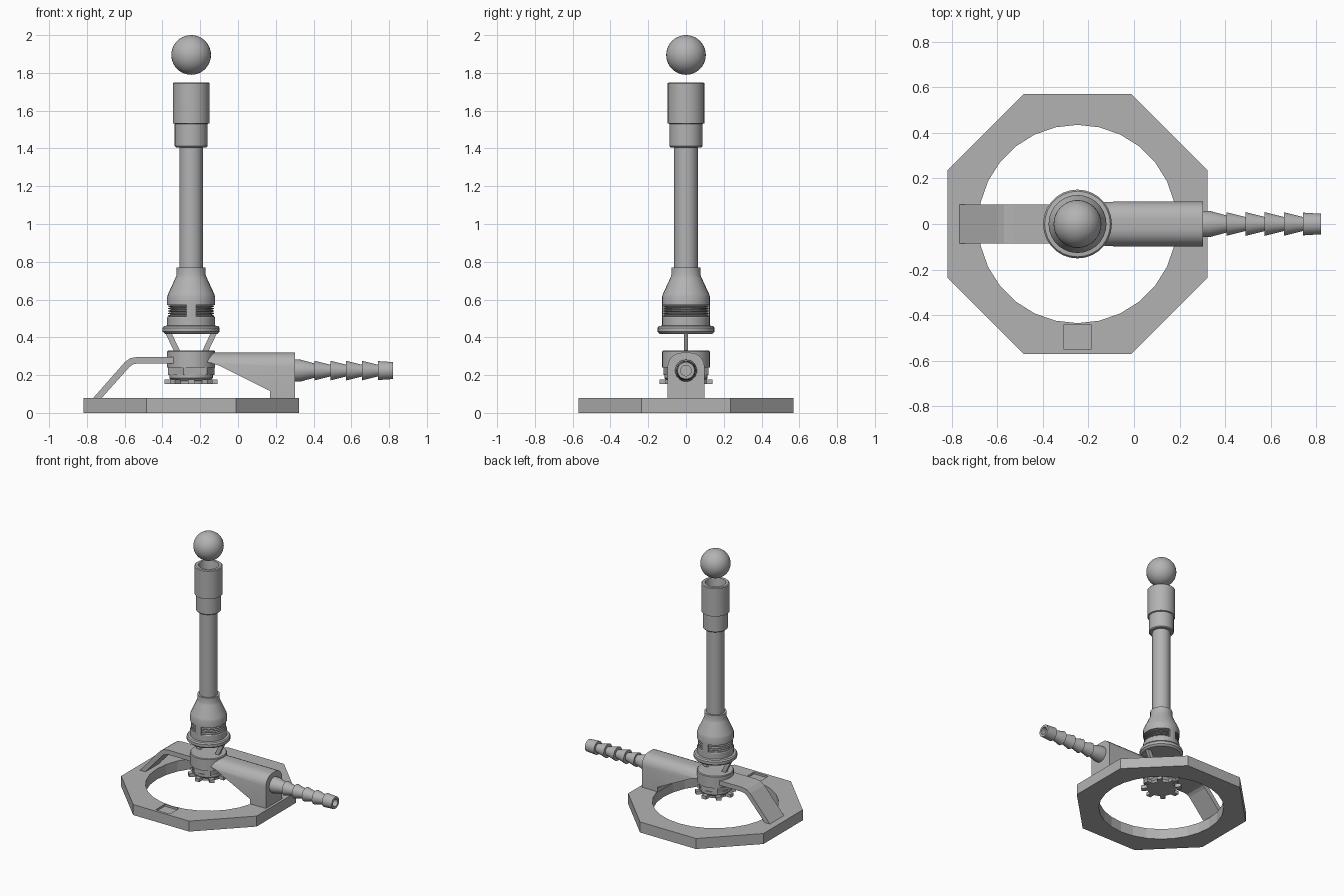
import bpy, bmesh
from math import sin, cos, pi, radians
from mathutils import Matrix, Vector

if "Cube" in bpy.data.objects:
    bpy.data.objects.remove(bpy.data.objects["Cube"])

AX = -0.248  # burner axis

grey = bpy.data.materials.new("dark_grey_metal")
grey.diffuse_color = (0.45, 0.45, 0.45, 1)
grey.use_nodes = True
grey.node_tree.nodes["Principled BSDF"].inputs["Base Color"].default_value = grey.diffuse_color


def smooth_shade(ob):
    bpy.ops.object.select_all(action='DESELECT')
    ob.select_set(True)
    bpy.context.view_layer.objects.active = ob
    bpy.ops.object.shade_smooth_by_angle(angle=radians(30))


def make(name, bm, smooth=True):
    bmesh.ops.remove_doubles(bm, verts=bm.verts, dist=1e-5)
    bmesh.ops.recalc_face_normals(bm, faces=bm.faces)
    me = bpy.data.meshes.new(name)
    bm.to_mesh(me)
    bm.free()
    me.materials.append(grey)
    ob = bpy.data.objects.new(name, me)
    bpy.context.collection.objects.link(ob)
    if smooth:
        smooth_shade(ob)
    return ob


def lathe(name, prof, mat, n=28):
    """Revolve a closed (radius, height) profile round local z."""
    bm = bmesh.new()
    rings = [[bm.verts.new(mat @ Vector((r * cos(2*pi*i/n), r * sin(2*pi*i/n), z)))
              for i in range(n)] for r, z in prof if r > 0]
    for a, b in zip(rings, rings[1:]):
        for i in range(n):
            bm.faces.new((a[i], a[(i+1) % n], b[(i+1) % n], b[i]))
    if prof[0][0] == 0:
        bm.faces.new(rings[0])
    if prof[-1][0] == 0:
        bm.faces.new(rings[-1])
    return make(name, bm)


def prism(name, pts, mat, a, b):
    """Extrude a 2D outline along local z from a to b."""
    bm = bmesh.new()
    lo = [bm.verts.new(mat @ Vector((x, y, a))) for x, y in pts]
    hi = [bm.verts.new(mat @ Vector((x, y, b))) for x, y in pts]
    bm.faces.new(lo)
    bm.faces.new(hi)
    for i in range(len(pts)):
        j = (i + 1) % len(pts)
        bm.faces.new((lo[i], lo[j], hi[j], hi[i]))
    return make(name, bm, False)


def circle(r, n, start=0.0):
    return [(r * cos(start + 2*pi*i/n), r * sin(start + 2*pi*i/n)) for i in range(n)]


def boolean(ob, cutter, op):
    m = ob.modifiers.new(op.lower(), 'BOOLEAN')
    m.operation, m.object, m.solver = op, cutter, 'EXACT'
    bpy.context.view_layer.objects.active = ob
    bpy.ops.object.modifier_apply(modifier=m.name)
    bpy.data.objects.remove(cutter)


UP = Matrix.Translation((AX, 0, 0))
SIDE = Matrix(((1, 0, 0, 0), (0, 0, -1, 0), (0, 1, 0, 0), (0, 0, 0, 1)))   # (x,z) outline along -y
ALONG = Matrix(((0, 0, 1, 0), (1, 0, 0, 0), (0, 1, 0, 0), (0, 0, 0, 1)))   # (y,z) outline along x

# Octagonal base with round opening and small square recess
base = prism("base_ring", circle(0.57 / cos(pi/8), 8, pi/8), UP, 0, 0.08)
boolean(base, prism("hole_cutter", circle(0.435, 28), UP, -0.1, 0.2), 'DIFFERENCE')
square = [(-0.06, -0.55), (0.06, -0.55), (0.06, -0.44), (-0.06, -0.44)]
boolean(base, prism("recess_cutter", square, UP, 0.065, 0.2), 'DIFFERENCE')

# Bent strap arm on the left
strap = [(-0.77, 0.075), (-0.60, 0.268), (-0.57, 0.29), (-0.53, 0.297), (-0.33, 0.297),
         (-0.33, 0.262), (-0.53, 0.262), (-0.555, 0.257), (-0.575, 0.243), (-0.725, 0.075)]
prism("support_strap", strap, SIDE, -0.085, 0.085)

# Gas inlet arm: side outline intersected with arched section
side = [(-0.18, 0.32), (0.303, 0.32), (0.303, 0.075), (0.17, 0.075), (0.17, 0.115),
        (-0.10, 0.25), (-0.14, 0.264), (-0.18, 0.27)]
arm = prism("inlet_arm", side, SIDE, -0.2, 0.2)
R = 0.075
arc = [(0.098 - R + R * cos(t*pi/10), 0.319 - R + R * sin(t*pi/10)) for t in range(6)]
section = [(0.098, 0.0)] + arc + [(-y, z) for y, z in reversed(arc)] + [(-0.098, 0.0)]
boolean(arm, prism("arch_cutter", section, ALONG, -0.4, 0.5), 'INTERSECT')
smooth_shade(arm)

# Barbed hose connector
barb = [(0, 0.28), (0.058, 0.28), (0.058, 0.33), (0.038, 0.405)]
for i in range(4):
    x = 0.405 + i * 0.084
    barb += [(0.052, x), (0.031, x + 0.084)]
barb += [(0.050, 0.741), (0.045, 0.82), (0.028, 0.82), (0.028, 0.55), (0, 0.55)]
lathe("hose_barb", barb, Matrix.Translation((0, 0, 0.224)) @ ALONG)

# Nozzle body, nut and toothed adjusting wheel
lathe("nozzle_body", [(0, 0.24), (0.127, 0.24), (0.127, 0.325), (0.122, 0.33), (0, 0.33)], UP)
prism("hex_nut", circle(0.125, 6, 0.2), UP, 0.20, 0.245)
lathe("nut_boss", [(0, 0.165), (0.095, 0.165), (0.115, 0.185), (0.115, 0.205), (0, 0.205)], UP)
lathe("adjusting_wheel", [(0, 0.153), (0.10, 0.153), (0.10, 0.178), (0, 0.178)], UP)
tooth = [(0.08, -0.018), (0.14, -0.018), (0.14, 0.018), (0.08, 0.018)]
for i in range(8):
    prism(f"wheel_tooth_{i+1}", tooth, UP @ Matrix.Rotation(i*pi/4, 4, 'Z'), 0.153, 0.178)

# Slanted struts carrying the barrel
for label, s in (("left", -1), ("right", 1)):
    strut = [(AX + s*x, z) for x, z in ((0.055, 0.32), (0.088, 0.32), (0.14, 0.43), (0.107, 0.43))]
    prism(f"{label}_strut", strut, SIDE, -0.011, 0.011)

# Air collar: flange, threaded core, posts and tapered shoulder
lathe("collar_flange", [(0, 0.418), (0.138, 0.418), (0.151, 0.43),
                        (0.151, 0.45), (0.144, 0.46), (0.127, 0.462), (0.127, 0.505),
                        (0.124, 0.51), (0, 0.51)], UP)
thread = [(0, 0.50)]
for i in range(5):
    z = 0.508 + i * 0.0128
    thread += [(0.108, z), (0.122, z + 0.004), (0.122, z + 0.008), (0.108, z + 0.012)]
lathe("thread_core", thread + [(0, 0.575)], UP)
wedge = [(0.127 * cos(a), 0.127 * sin(a)) for a in (pi/2 - 0.2, pi/2, pi/2 + 0.2)]
for i, label in enumerate(("back", "front")):
    prism(f"{label}_collar_post", wedge + [(-0.024, 0.09), (0.024, 0.09)],
          UP @ Matrix.Rotation(i*pi, 4, 'Z'), 0.50, 0.58)
lathe("collar_shoulder", [(0, 0.57), (0.127, 0.57), (0.127, 0.615), (0.122, 0.63), (0.083, 0.715),
                          (0.077, 0.73), (0.077, 0.77), (0, 0.77)], UP)

# Barrel tube with hollow stepped burner head
lathe("barrel_tube", [(0, 0.75), (0.063, 0.75), (0.063, 1.43), (0.045, 1.43),
                      (0.045, 0.80), (0, 0.80)], UP)
lathe("burner_head", [(0.05, 1.406), (0.081, 1.406), (0.087, 1.412), (0.087, 1.53), (0.097, 1.533),
                      (0.097, 1.745), (0.091, 1.75), (0.072, 1.75), (0.07, 1.742),
                      (0.07, 1.54), (0.05, 1.54), (0.05, 1.406)], UP)

# Flame ball above the head
bm = bmesh.new()
bmesh.ops.create_uvsphere(bm, u_segments=32, v_segments=20, radius=0.105,
                          matrix=Matrix.Translation((AX, 0, 1.895)))
make("flame_ball", bm)
